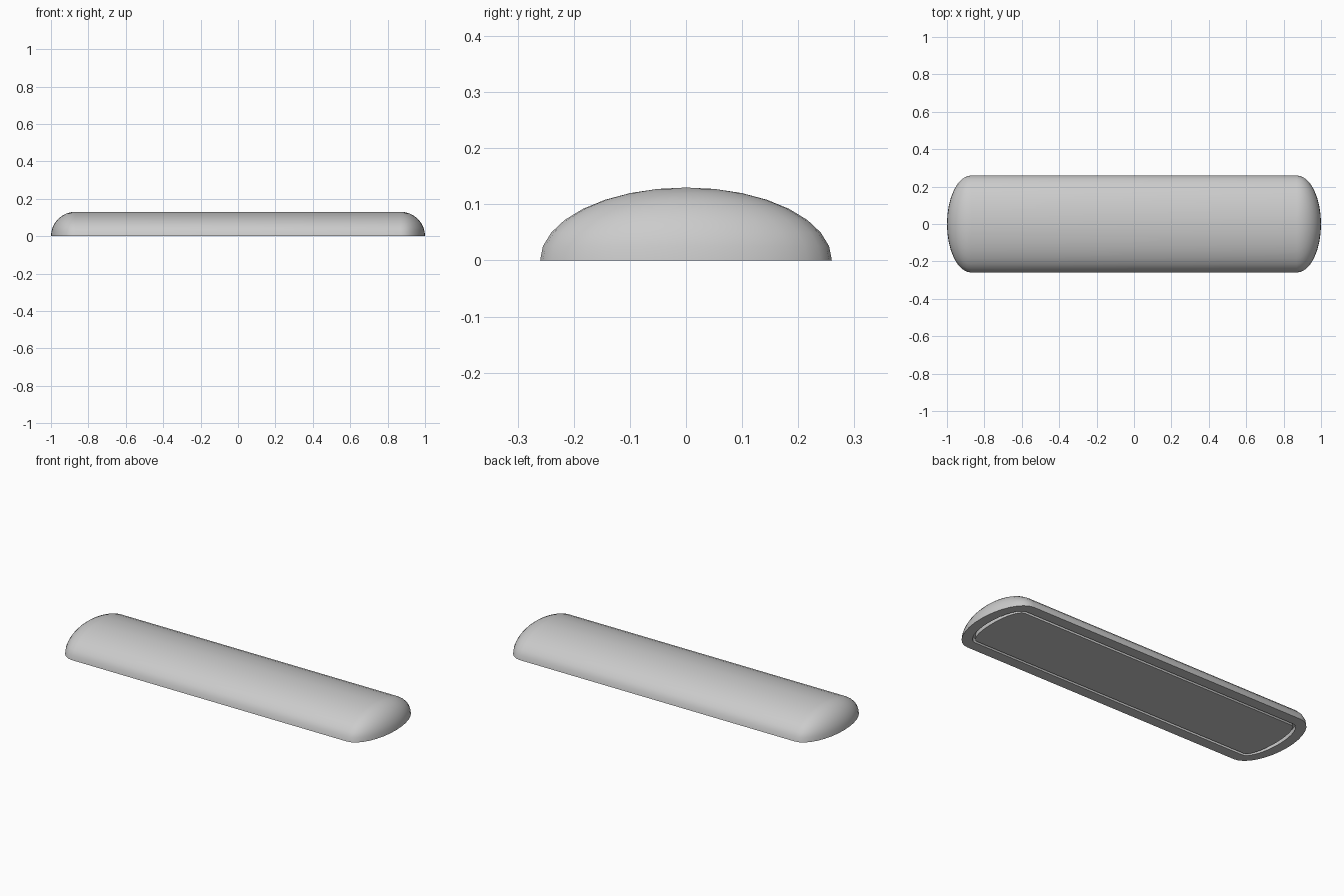
import bpy, bmesh, math

cube = bpy.data.objects.get("Cube")
if cube:
    bpy.data.objects.remove(cube, do_unlink=True)

STRAIGHT = 0.87   # half length of the straight section
HALF_W, END, HEIGHT = 0.26, 0.13, 0.13
SEGS = 16
GROOVE = 0.025    # groove depth under the base

grey = bpy.data.materials.new("light_grey")
grey.use_nodes = True
colour = (0.6, 0.6, 0.6, 1)
grey.diffuse_color = colour
grey.node_tree.nodes["Principled BSDF"].inputs["Base Color"].default_value = colour


def outline(half_w, end, z):
    """Long outline with half-elliptical ends, counter-clockwise from above."""
    pts = []
    for side in (1, -1):
        for i in range(SEGS + 1):
            a = -math.pi / 2 + math.pi * i / SEGS
            pts.append((side * (STRAIGHT + end * math.cos(a)),
                        side * half_w * math.sin(a), z))
    return pts


def loft(name, outlines, cap_first, cap_last):
    """Skin a stack of outlines into one object."""
    bm = bmesh.new()
    rings = [[bm.verts.new(p) for p in o] for o in outlines]
    for lower, upper in zip(rings, rings[1:]):
        for i in range(len(lower)):
            j = (i + 1) % len(lower)
            bm.faces.new((lower[i], lower[j], upper[j], upper[i]))
    if cap_first:
        bm.faces.new(rings[0][::-1])
    if cap_last:
        bm.faces.new(rings[-1])
    bmesh.ops.remove_doubles(bm, verts=bm.verts, dist=0.0001)
    bmesh.ops.recalc_face_normals(bm, faces=bm.faces)
    mesh = bpy.data.meshes.new(name)
    bm.to_mesh(mesh)
    bm.free()
    mesh.materials.append(grey)
    obj = bpy.data.objects.new(name, mesh)
    bpy.context.collection.objects.link(obj)
    bpy.ops.object.select_all(action='DESELECT')
    obj.select_set(True)
    bpy.context.view_layer.objects.active = obj
    bpy.ops.object.shade_smooth_by_angle(angle=math.radians(35))
    return obj


# Domed cover: groove floor, groove wall, flat rim, then the dome up to its ridge
levels = [outline(0.185, 0.055, GROOVE), outline(0.2, 0.075, GROOVE), outline(0.2, 0.075, 0)]
for k in range(SEGS // 2 + 1):
    a = math.pi / 2 * k / (SEGS // 2)
    c = math.cos(a)
    levels.append(outline(HALF_W * c, END * c, HEIGHT * math.sin(a)))
loft("domed_cover", levels, True, False)

# Base panel set inside the groove
loft("base_panel", [outline(0.185, 0.055, 0), outline(0.185, 0.055, GROOVE)], True, True)
